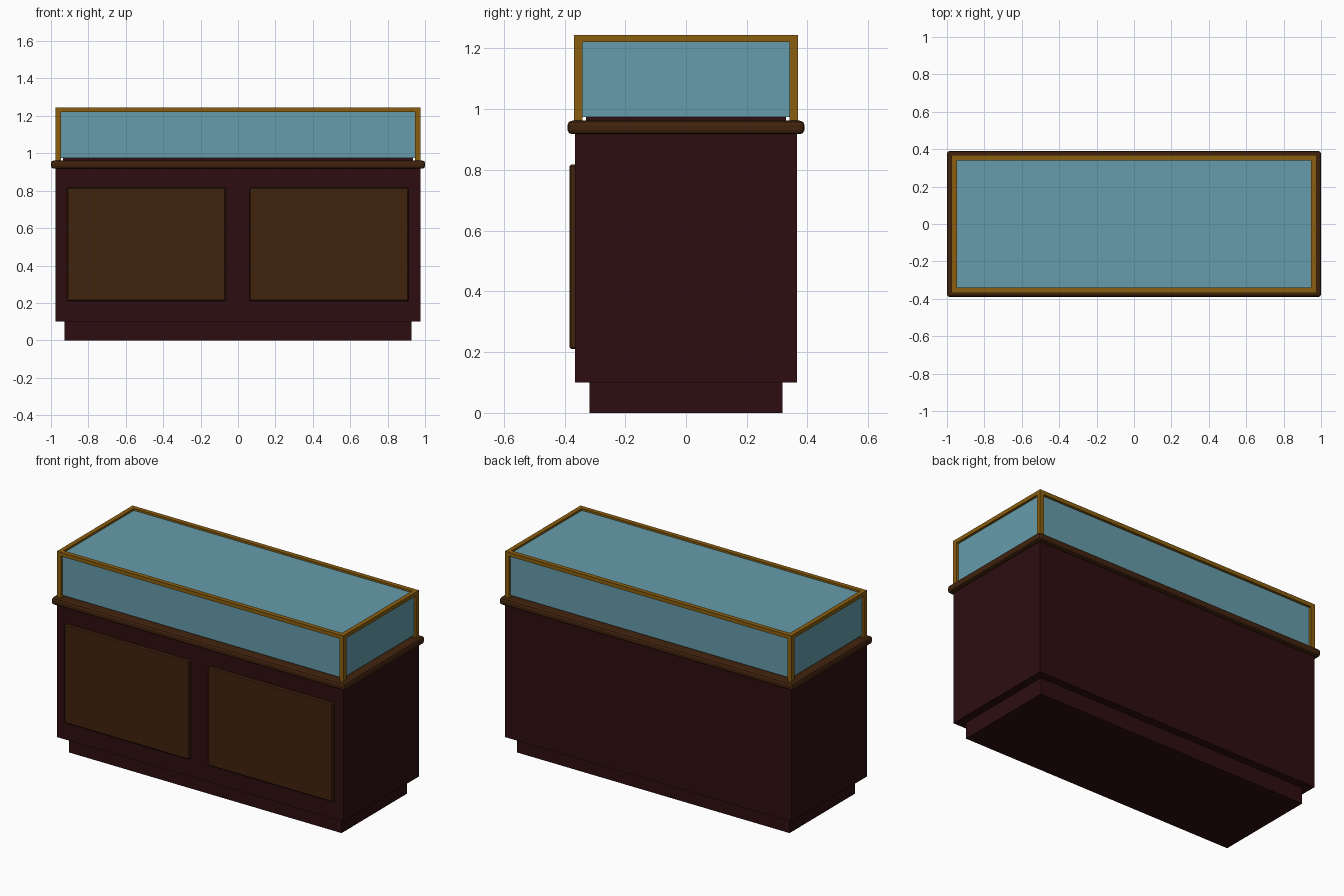
import bpy, bmesh

if "Cube" in bpy.data.objects:
    bpy.data.objects.remove(bpy.data.objects["Cube"])


def material(name, srgb):
    m = bpy.data.materials.new(name)
    lin = [((c / 255 + 0.055) / 1.055) ** 2.4 for c in srgb]
    m.diffuse_color = (*lin, 1)
    m.use_nodes = True
    m.node_tree.nodes["Principled BSDF"].inputs["Base Color"].default_value = m.diffuse_color
    return m


MAROON = material("dark maroon wood", (45, 13, 16))
BROWN = material("brown wood", (65, 35, 14))
GOLD = material("brass", (138, 94, 16))
GLASS = material("blue glass", (101, 156, 171))


def box(name, mat, lo, hi, bevel=0.0, segments=1):
    """Axis-aligned box between two corners, with optional bevelled edges."""
    bm = bmesh.new()
    bmesh.ops.create_cube(bm, size=1)
    for v in bm.verts:
        v.co = [(a + b) / 2 + c * (b - a) for a, b, c in zip(lo, hi, v.co)]
    if bevel:
        bmesh.ops.bevel(bm, geom=bm.edges[:], offset=bevel, segments=segments,
                        profile=0.5, affect='EDGES')
    me = bpy.data.meshes.new(name)
    bm.to_mesh(me)
    bm.free()
    me.materials.append(mat)
    ob = bpy.data.objects.new(name, me)
    bpy.context.collection.objects.link(ob)
    return ob


def centred(name, mat, x, y, z0, z1, bevel=0.0, segments=1):
    return box(name, mat, (-x, -y, z0), (x, y, z1), bevel, segments)


# Cabinet base
centred("plinth", MAROON, 0.927, 0.317, 0, 0.1)
centred("cabinet_body", MAROON, 0.975, 0.365, 0.1, 0.925)
centred("counter_rim", BROWN, 1.0, 0.39, 0.918, 0.962, 0.014, 2)
centred("display_deck", MAROON, 0.935, 0.329, 0.95, 0.976)

# Raised front panels
for side, x0 in (("left", -0.915), ("right", 0.062)):
    box(side + "_front_panel", BROWN, (x0, -0.384, 0.21),
        (x0 + 0.85, -0.36, 0.818), 0.006)

# Glass case
centred("glass_case", GLASS, 0.96, 0.352, 0.975, 1.233)

# Brass frame: four posts and four top rails
X, Y, T, Z0, Z1 = 0.975, 0.368, 0.028, 0.96, 1.245
for sx in (-1, 1):
    for sy in (-1, 1):
        cx, cy = sx * (X - T / 2), sy * (Y - T / 2)
        box("corner_post", GOLD, (cx - T / 2, cy - T / 2, Z0),
            (cx + T / 2, cy + T / 2, Z1))
for s in (-1, 1):
    cy = s * (Y - T / 2)
    box("long_rail", GOLD, (-X + T, cy - T / 2, Z1 - 0.024),
        (X - T, cy + T / 2, Z1))
    cx = s * (X - T / 2)
    box("short_rail", GOLD, (cx - T / 2, -Y + T, Z1 - 0.024),
        (cx + T / 2, Y - T, Z1))
